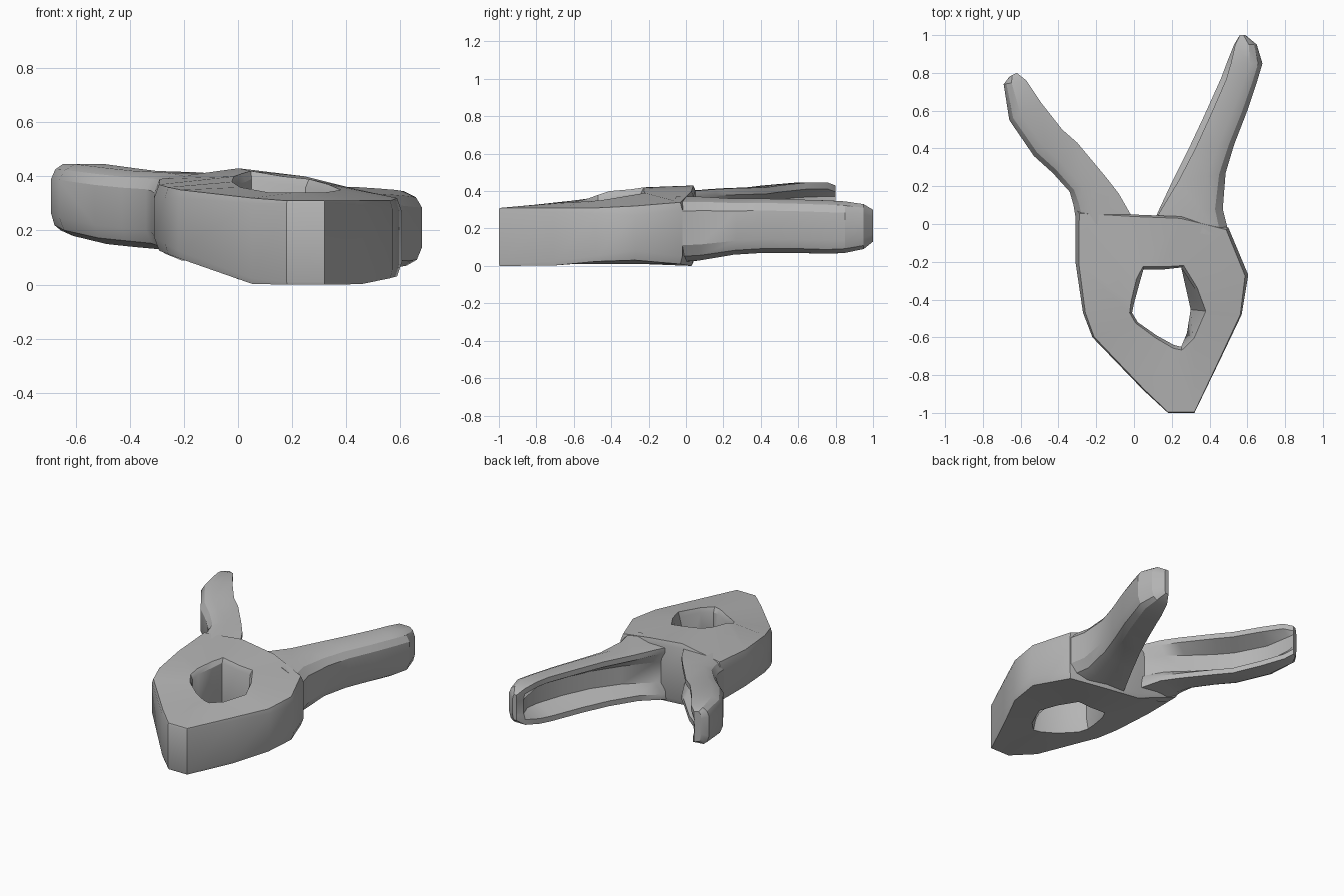
import bpy
import bmesh
from mathutils import Vector

old = bpy.data.objects.get("Cube")
if old:
    bpy.data.objects.remove(old, do_unlink=True)

# Single plain grey material
grey = bpy.data.materials.new("plain_grey")
grey.use_nodes = True
colour = (0.46, 0.46, 0.46, 1)
grey.diffuse_color = colour
grey.node_tree.nodes["Principled BSDF"].inputs["Base Color"].default_value = colour


def loft(name, rings, closed):
    """Skin a list of equal point loops, either closed on itself or capped."""
    bm = bmesh.new()
    loops = [[bm.verts.new(p) for p in ring] for ring in rings]
    pairs = list(zip(loops, loops[1:]))
    if closed:
        pairs.append((loops[-1], loops[0]))
    for a, b in pairs:
        for i in range(len(a)):
            j = (i + 1) % len(a)
            bm.faces.new((a[i], a[j], b[j], b[i]))
    if not closed:
        bm.faces.new(loops[0])
        bm.faces.new(loops[-1][::-1])
    bmesh.ops.recalc_face_normals(bm, faces=bm.faces)
    mesh = bpy.data.meshes.new(name)
    bm.to_mesh(mesh)
    bm.free()
    mesh.materials.append(grey)
    obj = bpy.data.objects.new(name, mesh)
    bpy.context.collection.objects.link(obj)
    bpy.ops.object.select_all(action="DESELECT")
    obj.select_set(True)
    bpy.context.view_layer.objects.active = obj
    bpy.ops.object.shade_smooth_by_angle(angle=0.5)


def underside(x):
    """Height of the tilted bottom of the body."""
    return max(0.0, 0.02 - 0.34 * x, (x - 0.45) * 0.2)


def body_section(outer, inner, top_out, top_in, bevel, splay):
    """Solid section; splay pushes the foot of the inner wall into the opening."""
    o, i = Vector(outer), Vector(inner)
    low_o, low_i = underside(o.x), underside(i.x)
    shape = [(0, low_o + bevel), (0, top_out - bevel), (bevel * 1.2, top_out),
             (0.95, top_in), (1, top_in - 0.03), (splay, low_i + 0.08),
             (0.95, low_i + 0.01), (bevel * 1.2, low_o)]
    return [(*o.lerp(i, t), z) for t, z in shape]


def arm_section(outer, inner, low, top, wall, upper, lower):
    """Channel section open toward the other arm, with sloping inner flanges."""
    o, i = Vector(outer), Vector(inner)
    height = top - low
    lip = 0.035
    shape = [(0, low + height * 0.25), (0, top - height * 0.22),
             (0.12, top - height * 0.08), (0.35, top), (upper, top),
             (upper, top - lip), (wall, top - height * 0.3),
             (wall, low + height * 0.3), (lower, low + lip), (lower, low),
             (0.3, low), (0.1, low + height * 0.08)]
    return [(*o.lerp(i, t), z) for t, z in shape]


# Body: closed loop around the opening
body = [
    ((0.18, -1.00), (0.21, -0.64), 0.31, 0.34, 0.01, 1.0),
    ((0.32, -1.00), (0.25, -0.65), 0.31, 0.34, 0.01, 1.0),
    ((0.46, -0.71), (0.31, -0.60), 0.31, 0.34, 0.02, 1.2),
    ((0.57, -0.48), (0.37, -0.46), 0.31, 0.35, 0.03, 1.35),
    ((0.605, -0.27), (0.32, -0.34), 0.32, 0.37, 0.05, 1.15),
    ((0.50, -0.02), (0.25, -0.23), 0.34, 0.39, 0.04, 1.0),
    ((0.25, 0.04), (0.16, -0.24), 0.40, 0.40, 0.03, 1.0),
    ((0.00, 0.05), (0.05, -0.24), 0.43, 0.42, 0.03, 1.0),
    ((-0.31, 0.08), (0.03, -0.31), 0.39, 0.41, 0.05, 1.0),
    ((-0.31, -0.20), (0.00, -0.42), 0.37, 0.40, 0.05, 1.0),
    ((-0.27, -0.47), (-0.01, -0.47), 0.36, 0.38, 0.04, 1.0),
    ((-0.22, -0.60), (0.02, -0.52), 0.35, 0.36, 0.03, 1.0),
    ((0.05, -0.88), (0.12, -0.59), 0.32, 0.34, 0.02, 1.0),
]
loft("looped_body", [body_section(*s) for s in body], True)

# Long arm, rounded at the tip
long_arm = [
    ((0.51, -0.08), (0.10, 0.00), 0.02, 0.37, 0.97, 1, 1),
    ((0.47, 0.08), (0.13, 0.07), 0.03, 0.37, 0.85, 0.97, 1),
    ((0.485, 0.27), (0.20, 0.22), 0.06, 0.36, 0.6, 0.88, 1),
    ((0.53, 0.42), (0.29, 0.40), 0.07, 0.36, 0.45, 0.85, 1),
    ((0.60, 0.60), (0.37, 0.57), 0.07, 0.355, 0.4, 0.85, 1),
    ((0.65, 0.75), (0.46, 0.77), 0.065, 0.35, 0.4, 0.85, 1),
    ((0.68, 0.85), (0.49, 0.85), 0.07, 0.345, 0.5, 0.88, 1),
    ((0.65, 0.95), (0.53, 0.95), 0.09, 0.33, 0.9, 0.95, 1),
    ((0.59, 1.00), (0.56, 1.00), 0.13, 0.30, 0.95, 1, 1),
]
loft("long_arm", [arm_section(*s) for s in long_arm], False)

# Short arm, raised and blunt at the tip
short_arm = [
    ((-0.30, -0.02), (0.00, 0.02), 0.09, 0.40, 0.97, 1, 1),
    ((-0.32, 0.10), (-0.08, 0.16), 0.12, 0.41, 0.8, 1, 1),
    ((-0.34, 0.17), (-0.15, 0.25), 0.13, 0.415, 0.6, 1, 0.95),
    ((-0.43, 0.27), (-0.30, 0.43), 0.14, 0.42, 0.45, 1, 0.9),
    ((-0.53, 0.36), (-0.38, 0.50), 0.15, 0.43, 0.45, 1, 0.9),
    ((-0.66, 0.55), (-0.49, 0.64), 0.18, 0.445, 0.45, 1, 0.9),
    ((-0.69, 0.74), (-0.57, 0.76), 0.20, 0.445, 0.6, 1, 0.9),
    ((-0.66, 0.78), (-0.62, 0.80), 0.23, 0.43, 0.95, 1, 1),
]
loft("short_arm", [arm_section(*s) for s in short_arm], False)
